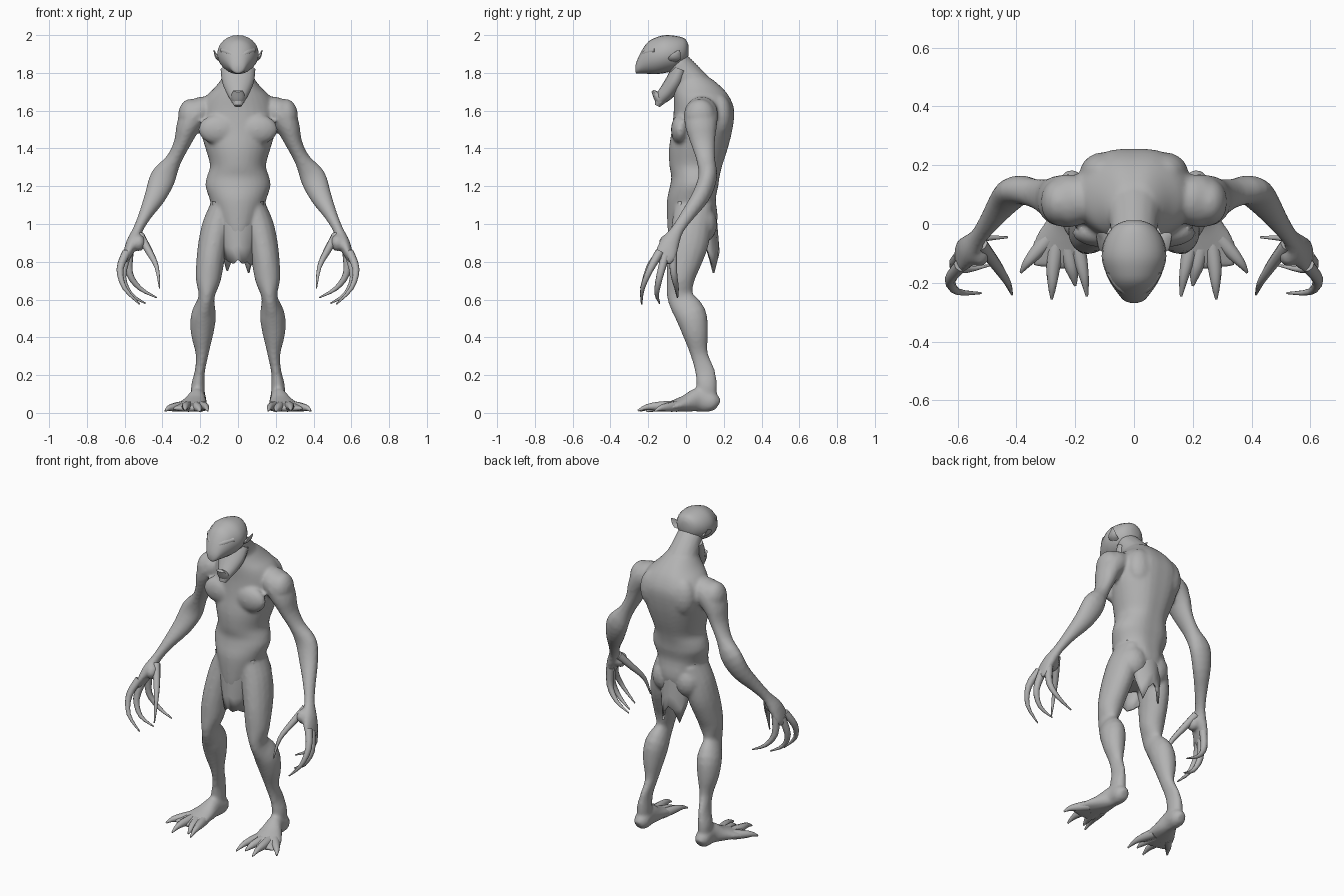
import bpy
import bmesh
import math
from mathutils import Vector, Matrix

cube = bpy.data.objects.get("Cube")
if cube:
    bpy.data.objects.remove(cube, do_unlink=True)


def make_material(name, value):
    material = bpy.data.materials.new(name)
    material.use_nodes = True
    colour = (value, value, value, 1)
    material.diffuse_color = colour
    material.node_tree.nodes["Principled BSDF"].inputs["Base Color"].default_value = colour
    return material


GREY = make_material("plain grey", 0.45)


def select_only(*objects):
    bpy.ops.object.select_all(action="DESELECT")
    for obj in objects:
        obj.select_set(True)
    bpy.context.view_layer.objects.active = objects[0]


def finish(bm, name, angle=50):
    """Turn a bmesh into a smooth shaded grey object."""
    bmesh.ops.recalc_face_normals(bm, faces=bm.faces)
    mesh = bpy.data.meshes.new(name)
    bm.to_mesh(mesh)
    bm.free()
    mesh.materials.append(GREY)
    obj = bpy.data.objects.new(name, mesh)
    bpy.context.collection.objects.link(obj)
    select_only(obj)
    bpy.ops.object.shade_smooth_by_angle(angle=math.radians(angle))
    return obj


def smooth_path(stations, steps):
    """Catmull-Rom interpolation of stations (x, y, z, half width, half depth)."""
    points = [Vector(s) for s in stations]
    result = []
    for i in range(len(points) - 1):
        a, b = points[max(i - 1, 0)], points[i]
        c, d = points[i + 1], points[min(i + 2, len(points) - 1)]
        for k in range(steps):
            t = k / steps
            result.append(b + (c - a) * (t / 2)
                          + (a * 2 - b * 5 + c * 4 - d) * (t * t / 2)
                          + (b * 3 - a - c * 3 + d) * (t ** 3 / 2))
    return result + [points[-1]]


def loft(name, stations, axis=None, up=(0, 1, 0), sides=16, steps=3, flip=1, groove=0):
    """Elliptical skin over a path; a fixed axis keeps all rings parallel."""
    path = smooth_path(stations, steps)
    bm = bmesh.new()
    rings = []
    for i, p in enumerate(path):
        before, after = path[max(i - 1, 0)], path[min(i + 1, len(path) - 1)]
        tangent = Vector(axis or (after - before)[:3]).normalized()
        side = Vector(up).cross(tangent).normalized()
        depth = tangent.cross(side)
        ring = []
        for k in range(sides):
            angle = math.tau * k / sides
            c, s = math.cos(angle), math.sin(angle)
            dent = 1 - groove * max(s, 0) ** 20
            co = Vector(p[:3]) + side * (c * max(p[3], .002)) + depth * (s * dent * max(p[4], .002))
            co.x *= flip
            ring.append(bm.verts.new(co))
        rings.append(ring)
    for low, high in zip(rings, rings[1:]):
        for k in range(sides):
            j = (k + 1) % sides
            bm.faces.new((low[k], low[j], high[j], high[k]))
    bm.faces.new(rings[0])
    bm.faces.new(rings[-1])
    return finish(bm, name)


def bulge(name, centre, radii, flip=1):
    """Ellipsoid muscle."""
    bm = bmesh.new()
    place = Matrix.Translation((centre[0] * flip, centre[1], centre[2]))
    bmesh.ops.create_uvsphere(bm, u_segments=16, v_segments=10, radius=1,
                              matrix=place @ Matrix.Diagonal((*radii, 1)))
    return finish(bm, name)


def digit(name, points, radius, flip):
    """Tapering finger or toe that ends in a claw."""
    last = len(points) - 1
    widths = [radius * (1 - .85 * (i / last) ** 1.3) for i in range(last + 1)]
    return loft(name, [(*p, w, w) for p, w in zip(points, widths)],
                up=(.3, .9, .3), sides=8, flip=flip)


def cloth(name, top, bottom, top_width, bottom_width, y_top, y_bottom, curve, ends):
    """Curved hanging rag with a ragged hem."""
    bm = bmesh.new()
    columns, rows = len(ends), 5
    grid = []
    for r in range(rows):
        t = r / (rows - 1)
        row = []
        for c in range(columns):
            u = 2 * c / (columns - 1) - 1
            z = top + (bottom + ends[c] - top) * t
            x = u * (top_width + (bottom_width - top_width) * t)
            row.append(bm.verts.new((x, y_top + (y_bottom - y_top) * t + curve * u * u, z)))
        grid.append(row)
    for a, b in zip(grid, grid[1:]):
        for c in range(columns - 1):
            bm.faces.new((a[c], a[c + 1], b[c + 1], b[c]))
    obj = finish(bm, name)
    solid = obj.modifiers.new("thickness", "SOLIDIFY")
    solid.thickness = .012
    solid.offset = 0
    return obj


# Torso: level rings from crotch to the base of the neck, with a spine groove
torso_profile = [  # height, half width, front, back
    (.9, .05, -.08, .1), (.95, .085, -.095, .15), (1.03, .12, -.1, .175),
    (1.13, .15, -.1, .165), (1.2, .172, -.085, .178), (1.25, .165, -.078, .185),
    (1.31, .148, -.088, .2), (1.4, .172, -.09, .23), (1.5, .2, -.075, .255),
    (1.6, .205, -.065, .265), (1.67, .175, -.065, .24), (1.72, .125, -.065, .2),
    (1.77, .085, -.055, .14)]
parts = [loft("torso", [(0, (f + b) / 2, z, w, (b - f) / 2) for z, w, f, b in torso_profile],
              axis=(0, 0, 1), sides=32, groove=.06)]
# Neck leaning forward into the skull
parts.append(loft("neck", [(0, .07, 1.69, .11, .1), (0, .01, 1.78, .085, .08),
                           (0, -.05, 1.86, .075, .065)]))

arm = [(.14, .09, 1.6, .07, .07), (.21, .08, 1.59, .08, .09), (.262, .08, 1.52, .065, .085),
       (.295, .09, 1.43, .045, .065), (.34, .105, 1.34, .042, .05), (.395, .115, 1.25, .068, .05),
       (.437, .08, 1.15, .058, .048), (.49, .01, 1.05, .036, .038), (.53, -.045, .97, .027, .034),
       (.56, -.085, .9, .033, .052), (.588, -.11, .83, .022, .058), (.6, -.12, .79, .01, .035)]
leg = [(.085, .04, 1.1, .06, .1), (.107, .03, 1.0, .08, .105), (.13, .015, .9, .08, .105),
       (.147, -.01, .8, .074, .092), (.158, -.03, .7, .066, .073), (.167, -.03, .61, .042, .07),
       (.182, .025, .52, .066, .083), (.19, .05, .42, .06, .068), (.19, .07, .31, .034, .046),
       (.202, .1, .22, .027, .053), (.212, .11, .14, .037, .055), (.21, .11, .06, .035, .05)]
foot = [(.212, .17, .04, .025, .03), (.212, .14, .055, .046, .052), (.215, .07, .07, .045, .065),
        (.23, .0, .05, .068, .045), (.25, -.07, .035, .09, .03), (.262, -.12, .026, .094, .02),
        (.265, -.15, .022, .08, .012)]
# Limbs and muscles, mirrored left and right
for flip, side in ((1, "left"), (-1, "right")):
    parts += [loft(side + "_arm", arm, flip=flip),
              loft(side + "_leg", leg, flip=flip),
              loft(side + "_foot", foot, up=(0, 0, 1), flip=flip),
              bulge(side + "_shoulder", (.253, .075, 1.572), (.065, .082, .09), flip),
              bulge(side + "_chest", (.1, -.03, 1.5), (.11, .05, .08), flip),
              bulge(side + "_shoulder_blade", (.1, .175, 1.57), (.085, .07, .12), flip),
              bulge(side + "_buttock", (.075, .085, 1.0), (.085, .08, .1), flip),
              bulge(side + "_thumb_root", (.525, -.1, .9), (.035, .045, .045), flip)]

# Blend trunk and limbs into one skin
select_only(*parts)
bpy.ops.object.join()
body = bpy.context.object
body.name = "body"
remesh = body.modifiers.new("blend", "REMESH")
remesh.mode = "VOXEL"
remesh.voxel_size = .01
remesh.use_smooth_shade = True
relax = body.modifiers.new("relax", "SMOOTH")
relax.factor = .5
relax.iterations = 6
for modifier in ("blend", "relax"):
    bpy.ops.object.modifier_apply(modifier=modifier)

# Head: rings from the back of the skull to the snout
skull = [(.012, 1.92, .025, .03), (-.005, 1.915, .065, .065), (-.05, 1.905, .098, .09),
         (-.11, 1.9, .11, .1), (-.16, 1.89, .098, .097), (-.2, 1.88, .08, .085),
         (-.235, 1.857, .056, .06), (-.26, 1.83, .034, .034), (-.268, 1.82, .012, .015)]
loft("head", [(0, y, z, w, h) for y, z, w, h in skull], axis=(0, -1, 0), up=(0, 0, 1), sides=24)
# Hanging lower jaw, with the lip turned forward around the open mouth
loft("jaw", [(0, -.03, 1.82, .092, .045), (0, -.06, 1.755, .085, .048), (0, -.095, 1.705, .066, .044),
             (0, -.13, 1.665, .044, .034), (0, -.152, 1.625, .02, .014)])
loft("jaw_lip", [(0, -.13, 1.645, .034, .026), (0, -.15, 1.675, .038, .024),
                 (0, -.177, 1.705, .026, .008)], sides=12)

fingers = {
    "thumb": [(.52, -.07, .94), (.468, -.14, .85), (.43, -.2, .77), (.415, -.24, .66)],
    "first_finger": [(.59, -.14, .85), (.625, -.19, .76), (.6, -.23, .66), (.52, -.235, .575)],
    "middle_finger": [(.59, -.11, .83), (.61, -.14, .72), (.57, -.155, .63), (.49, -.14, .58)],
    "last_finger": [(.575, -.07, .85), (.575, -.065, .74), (.52, -.05, .66), (.43, -.045, .61)]}
toes = {
    "inner_toe": [(.2, -.05, .035), (.18, -.13, .035), (.168, -.19, .03), (.16, -.245, .01)],
    "second_toe": [(.23, -.07, .035), (.215, -.14, .03), (.205, -.18, .02), (.2, -.21, .008)],
    "third_toe": [(.265, -.07, .035), (.275, -.15, .035), (.278, -.21, .03), (.28, -.255, .012)],
    "outer_toe": [(.29, -.05, .035), (.335, -.1, .03), (.365, -.135, .025), (.385, -.165, .01)]}
for flip, side in ((1, "left"), (-1, "right")):
    for name, points in fingers.items():
        digit(f"{side}_{name}", points, .024, flip)
    for name, points in toes.items():
        digit(f"{side}_{name}", points, .03, flip)
    # Pointed ear and slanted brow
    loft(side + "_ear", [(.09, -.07, 1.87, .012, .03), (.112, -.055, 1.885, .01, .03),
                         (.128, -.035, 1.92, .002, .004)], sides=8, flip=flip)
    loft(side + "_brow", [(.015, -.238, 1.888, .008, .01), (.05, -.212, 1.908, .014, .016),
                          (.088, -.165, 1.92, .008, .012)], up=(0, 0, 1), sides=8, flip=flip)

# Ragged loincloth hanging from the hips, front and back
cloth("front_loincloth", 1.12, .8, .135, .07, -.085, -.095, .06,
      (.02, 0, -.01, .01, -.01, 0, -.02))
cloth("back_loincloth", 1.12, .8, .13, .085, .15, .172, -.06,
      (.06, -.05, .03, .05, .02, -.06, .07))
